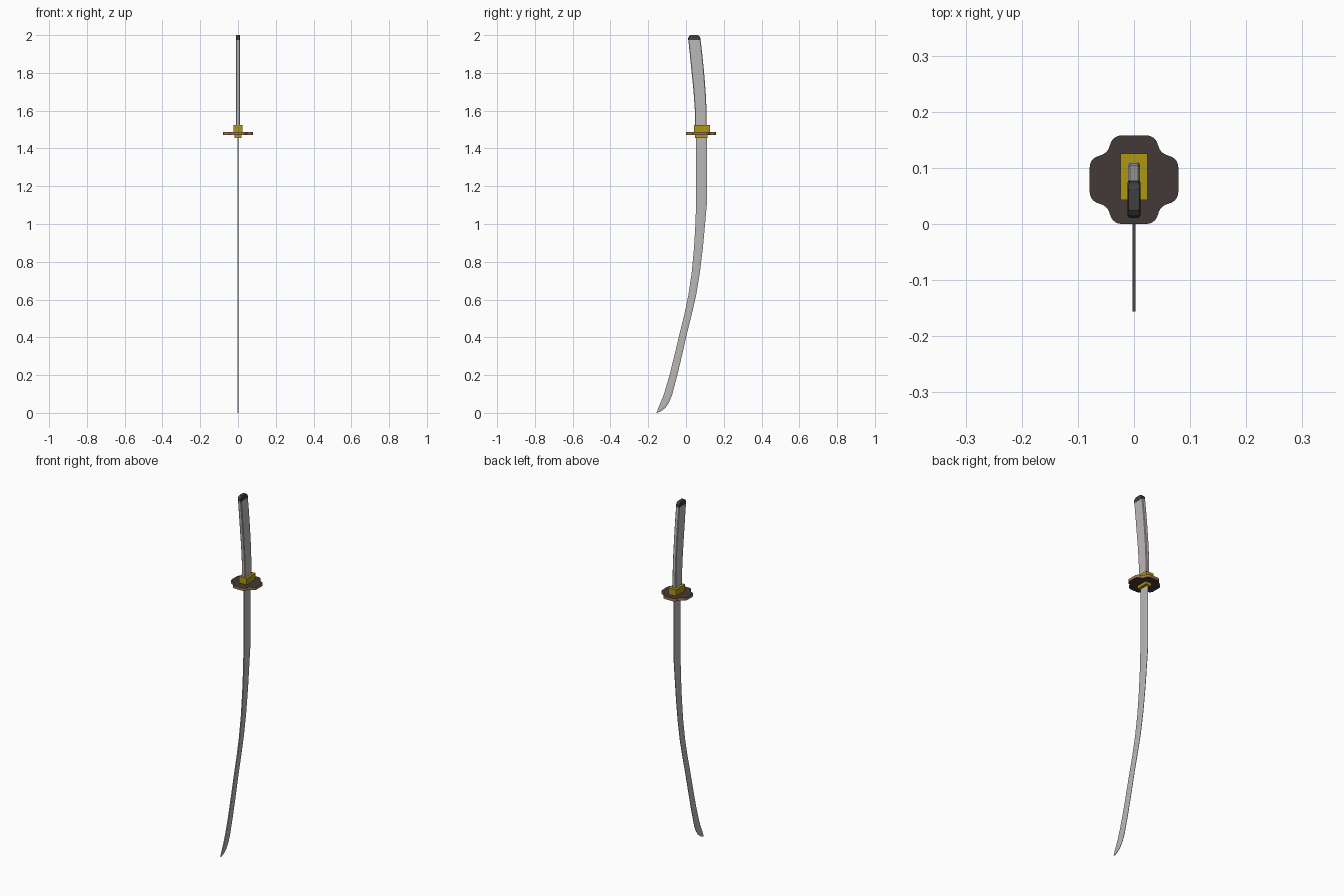
import bpy, bmesh, math

if "Cube" in bpy.data.objects:
    bpy.data.objects.remove(bpy.data.objects["Cube"])


def material(name, rgb):
    m = bpy.data.materials.new(name)
    m.diffuse_color = (*rgb, 1)
    m.use_nodes = True
    m.node_tree.nodes["Principled BSDF"].inputs["Base Color"].default_value = m.diffuse_color
    return m


STEEL = material("grey steel", (0.50, 0.48, 0.47))
GOLD = material("dull gold", (0.42, 0.31, 0.007))
BLACK = material("dark cap", (0.05, 0.05, 0.05))
BROWN = material("dark brown", (0.055, 0.042, 0.04))
COPPER = material("copper rim", (0.33, 0.17, 0.08))


def finish(name, bm, *mats):
    bmesh.ops.recalc_face_normals(bm, faces=bm.faces)
    me = bpy.data.meshes.new(name)
    bm.to_mesh(me)
    bm.free()
    for m in mats:
        me.materials.append(m)
    ob = bpy.data.objects.new(name, me)
    bpy.context.collection.objects.link(ob)
    return ob


def loft(name, rings, mat):
    bm = bmesh.new()
    vs = [[bm.verts.new(p) for p in r] for r in rings]
    n = len(vs[0])
    for a, b in zip(vs, vs[1:]):
        for i in range(n):
            bm.faces.new((a[i], a[(i + 1) % n], b[(i + 1) % n], b[i]))
    bm.faces.new(vs[0])
    bm.faces.new(vs[-1])
    return finish(name, bm, mat)


def box(name, x, y0, y1, z0, z1, mat):
    return loft(name, [[(-x, y0, z), (x, y0, z), (x, y1, z), (-x, y1, z)] for z in (z0, z1)], mat)


# Blade: (spine y, spine z, edge y, edge z) stations from guard to tip
stations = [(.053, 1.50, .110, 1.50), (.053, 1.10, .110, 1.10), (.050, 1.00, .101, 1.00),
            (.042, .87, .089, .87), (.030, .74, .073, .74), (.012, .62, .053, .62),
            (-.009, .52, .030, .52), (-.034, .42, .005, .42), (-.060, .31, -.022, .30),
            (-.087, .20, -.048, .19), (-.112, .115, -.075, .09), (-.124, .08, -.090, .055),
            (-.137, .05, -.108, .028), (-.147, .025, -.130, .010), (-.156, .001, -.153, .0)]
rings = []
for sy, sz, ey, ez in stations:
    my, mz = sy + .7 * (ey - sy), sz + .7 * (ez - sz)
    rings.append([(-.003, sy, sz), (.003, sy, sz), (.003, my, mz),
                  (.001, ey, ez), (-.001, ey, ez), (-.003, my, mz)])
loft("blade", rings, STEEL)


# Grip: gently curved bar with narrow chamfered corners
def grip_ring(y0, y1, z, tilt=0.0, w=.0105):
    c = .003
    pts = [(-w + c, y0), (w - c, y0), (w, y0 + c), (w, y1 - c),
           (w - c, y1), (-w + c, y1), (-w, y1 - c), (-w, y0 + c)]
    return [(x, y, z + tilt * (y - y0)) for x, y in pts]


loft("grip", [grip_ring(.048, .110, 1.50), grip_ring(.047, .109, 1.60),
              grip_ring(.040, .104, 1.70), grip_ring(.030, .096, 1.80),
              grip_ring(.020, .086, 1.90), grip_ring(.012, .077, 1.976)], STEEL)

# Pommel cap with a rounded top
loft("pommel_cap", [grip_ring(.0115, .0775, 1.973, 0, .0112), grip_ring(.011, .0765, 1.984, 0, .0112),
                    grip_ring(.016, .071, 1.994, 0, .011), grip_ring(.024, .062, 2.0, 0, .010)], BLACK)

# Guard: four rounded lobes with concave notches
quarter = []


def arc(cx, cy, r, a0, a1, n=5):
    for i in range(n + 1):
        a = math.radians(a0 + (a1 - a0) * i / n)
        quarter.append((cx + r * math.cos(a), cy + r * math.sin(a)))


arc(.058, .022, .021, 0, 80)
arc(.066, .066, .0235, 260, 190)
arc(.022, .058, .021, 10, 90)
bm = bmesh.new()
outline = []
for k in range(4):
    c, s = round(math.cos(k * math.pi / 2)), round(math.sin(k * math.pi / 2))
    outline += [bm.verts.new((c * x - s * y, .079 + s * x + c * y, 1.472)) for x, y in quarter]
face = bm.faces.new(outline)
ext = bmesh.ops.extrude_face_region(bm, geom=[face])
for v in ext["geom"]:
    if isinstance(v, bmesh.types.BMVert):
        v.co.z = 1.488
bm.normal_update()
for f in bm.faces:
    f.material_index = 0 if abs(f.normal.z) > .5 else 1
finish("guard", bm, BROWN, COPPER)

# Gold collars above and below the guard
box("upper_collar", .024, .043, .126, 1.488, 1.525, GOLD)
box("lower_collar", .018, .048, .114, 1.456, 1.472, GOLD)
